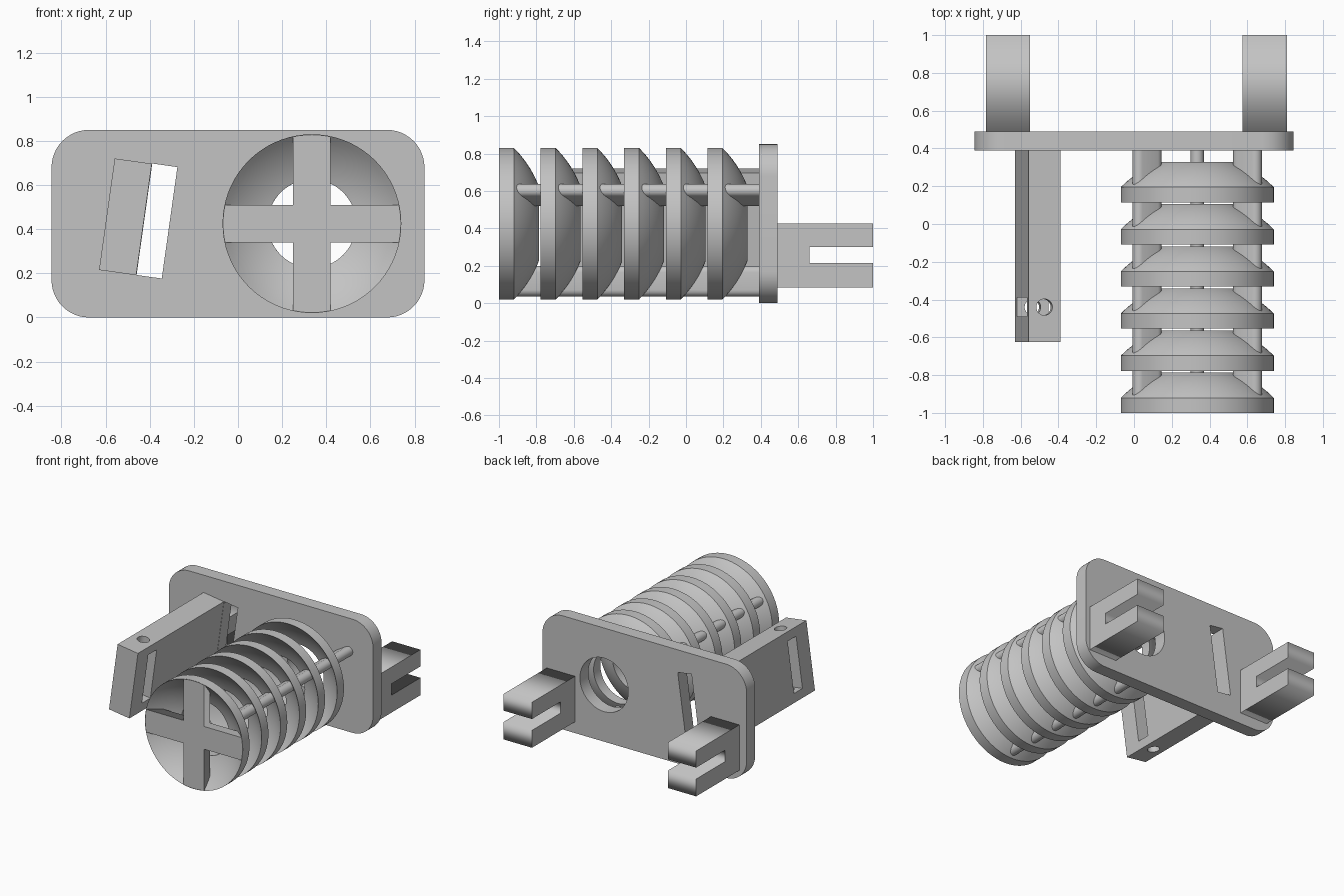
import bpy, bmesh
from math import sin, cos, pi, radians, sqrt, asin
from mathutils import Matrix, Vector

if "Cube" in bpy.data.objects:
    bpy.data.objects.remove(bpy.data.objects["Cube"])

grey = bpy.data.materials.new("plain grey")
grey.use_nodes = True
colour = (0.55, 0.55, 0.55, 1)
grey.diffuse_color = colour
grey.node_tree.nodes["Principled BSDF"].inputs["Base Color"].default_value = colour

TUBE_X, TUBE_Z = 0.335, 0.425
RIM, BORE, LIP, PITCH, CUPS = 0.405, 0.2, 0.08, 0.223, 6
FACE_XZ = Matrix.Rotation(pi / 2, 4, 'X')                     # drawn in x,z, thick along y
FACE_YZ = Matrix(((0, 0, 1, 0), (1, 0, 0, 0), (0, 1, 0, 0), (0, 0, 0, 1)))


def add_object(name, bm):
    bmesh.ops.remove_doubles(bm, verts=bm.verts, dist=1e-4)
    bmesh.ops.recalc_face_normals(bm, faces=bm.faces)
    mesh = bpy.data.meshes.new(name)
    bm.to_mesh(mesh)
    bm.free()
    mesh.materials.append(grey)
    obj = bpy.data.objects.new(name, mesh)
    bpy.context.collection.objects.link(obj)
    return obj


def smooth(obj):
    bpy.ops.object.select_all(action='DESELECT')
    obj.select_set(True)
    bpy.context.view_layer.objects.active = obj
    bpy.ops.object.shade_smooth_by_angle(angle=radians(30))


def arc(cx, cy, r, start, end, steps):
    return [(cx + r * cos(start + (end - start) * i / steps),
             cy + r * sin(start + (end - start) * i / steps)) for i in range(steps + 1)]


def circle(cx, cy, r, steps=64):
    return arc(cx, cy, r, 0, 2 * pi, steps)[:-1]


def rect(cx, cy, w, h, angle=0):
    turn = Matrix.Rotation(-angle, 2)
    return [tuple(turn @ Vector((sx * w / 2, sy * h / 2)) + Vector((cx, cy)))
            for sx, sy in ((-1, -1), (1, -1), (1, 1), (-1, 1))]


def sheet(name, loops, thickness, matrix):
    """Extrude a flat outline; any further loops become holes."""
    curve = bpy.data.curves.new(name, 'CURVE')
    curve.dimensions, curve.fill_mode = '2D', 'BOTH'
    curve.extrude = thickness / 2
    for loop in loops:
        spline = curve.splines.new('POLY')
        spline.points.add(len(loop) - 1)
        for point, (x, y) in zip(spline.points, loop):
            point.co = (x, y, 0, 1)
        spline.use_cyclic_u = True
    temp = bpy.data.objects.new(name, curve)
    bpy.context.collection.objects.link(temp)
    graph = bpy.context.evaluated_depsgraph_get()
    mesh = bpy.data.meshes.new_from_object(temp.evaluated_get(graph))
    bm = bmesh.new()
    bm.from_mesh(mesh)
    bm.transform(matrix)
    bpy.data.objects.remove(temp)
    bpy.data.curves.remove(curve)
    bpy.data.meshes.remove(mesh)
    return add_object(name, bm)


def dome(r):
    """Distance behind the lip at which the dome has radius r."""
    return sqrt(RIM ** 2 + 0.4 ** 2 - r ** 2) - 0.4


# Mounting plate with rounded corners, round opening and tilted slot
TILT = radians(8)
outline = []
for i, (sx, sz) in enumerate(((1, 1), (-1, 1), (-1, -1), (1, -1))):
    outline += arc(sx * 0.675, 0.425 + sz * 0.255, 0.17, i * pi / 2, (i + 1) * pi / 2, 12)
plate = sheet("mounting_plate",
              [outline, circle(TUBE_X, TUBE_Z, BORE), rect(-0.367, 0.437, 0.115, 0.51, TILT)],
              0.1, Matrix.Translation((0, 0.44, 0)) @ FACE_XZ)
smooth(plate)

# Rear forks
fork = [(0.48, 0.085), (1, 0.085), (1, 0.215), (0.66, 0.215),
        (0.66, 0.3), (1, 0.3), (1, 0.425), (0.48, 0.425)]
for name, x in (("right_fork", -0.667), ("left_fork", 0.692)):
    sheet(name, [fork], 0.235, Matrix.Translation((x, 0, 0)) @ FACE_YZ)

# Tilted arm with a window near its tip
frame = Matrix.Translation((-0.51, 0, 0.456)) @ Matrix.Rotation(TILT, 4, 'Y')
arm = sheet("tilted_arm", [rect(-0.1125, 0, 1.025, 0.51), rect(-0.44, 0, 0.1, 0.38)],
            0.17, frame @ FACE_YZ)

# Bolt hole along the height of the arm
bm = bmesh.new()
bmesh.ops.create_cone(bm, cap_ends=True, segments=32, radius1=0.043, radius2=0.043, depth=0.8,
                      matrix=frame @ Matrix.Translation((0, -0.44, 0)))
cutter = add_object("bolt_hole_cutter", bm)
cutter.hide_render = True
cut = arm.modifiers.new("bolt_hole", 'BOOLEAN')
cut.operation, cut.solver, cut.object = 'DIFFERENCE', 'EXACT', cutter
graph = bpy.context.evaluated_depsgraph_get()
cut_mesh = bpy.data.meshes.new_from_object(arm.evaluated_get(graph))
arm.modifiers.clear()
arm.data = cut_mesh
bpy.data.objects.remove(cutter)
smooth(arm)

# Row of domed cups, each open at the front with a round bore at the back
radii = [RIM + (BORE - RIM) * i / 10 for i in range(11)]
section = [(r, dome(r)) for r in radii] + [(r, LIP + dome(r)) for r in reversed(radii)]
for n in range(CUPS):
    bm = bmesh.new()
    front = -1 + n * PITCH
    ring = [bm.verts.new((TUBE_X + r, front + y, TUBE_Z)) for r, y in section]
    edges = [bm.edges.new((ring[i - 1], ring[i])) for i in range(len(ring))]
    bmesh.ops.spin(bm, geom=ring + edges, cent=(TUBE_X, 0, TUBE_Z), axis=(0, 1, 0),
                   angle=2 * pi, steps=72, use_duplicate=False)
    smooth(add_object(f"cup_{n + 1}", bm))

# Three rounded ribs joining the cups to the plate, starting inside the first dome
rib = arc(0.355, 0, 0.035, -pi / 2, pi / 2, 10) + arc(0.26, 0, 0.035, pi / 2, 3 * pi / 2, 10)
for name, angle in (("left_rib", 30), ("right_rib", 150), ("lower_rib", 270)):
    bm = bmesh.new()
    c, s = cos(radians(angle)), sin(radians(angle))
    starts, ends = [], []
    for u, v in rib:
        x, z = TUBE_X + u * c - v * s, TUBE_Z + u * s + v * c
        starts.append(bm.verts.new((x, -1 + LIP / 2 + dome(sqrt(u * u + v * v)), z)))
        ends.append(bm.verts.new((x, 0.395, z)))
    for i in range(len(rib)):
        bm.faces.new((starts[i - 1], starts[i], ends[i], ends[i - 1]))
    bm.faces.new(ends)
    smooth(add_object(name, bm))

# Cross guard over the front opening
half = 0.085
reach = RIM - 0.002
spread = asin(half / reach)
cross = []
for k in range(4):
    mid = k * pi / 2
    cross += arc(TUBE_X, TUBE_Z, reach, mid - spread, mid + spread, 6)
    cross.append((TUBE_X + half * sqrt(2) * cos(mid + pi / 4),
                  TUBE_Z + half * sqrt(2) * sin(mid + pi / 4)))
sheet("cross_guard", [cross], 0.07, Matrix.Translation((0, -0.965, 0)) @ FACE_XZ)
